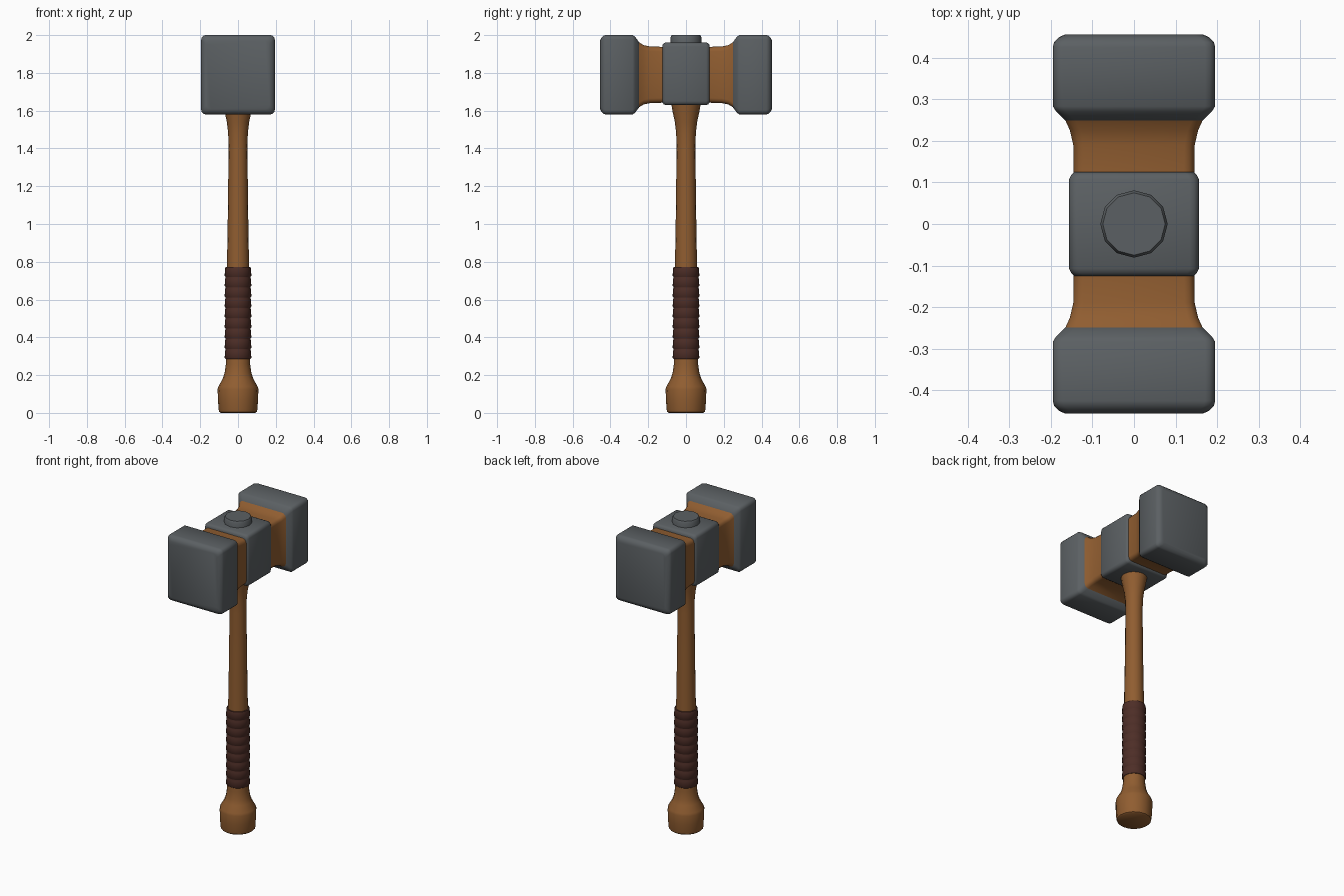
import bpy, bmesh, math

if "Cube" in bpy.data.objects:
    bpy.data.objects.remove(bpy.data.objects["Cube"])

def material(name, rgb):
    m = bpy.data.materials.new(name)
    m.diffuse_color = (*rgb, 1)
    m.use_nodes = True
    m.node_tree.nodes["Principled BSDF"].inputs["Base Color"].default_value = m.diffuse_color
    return m

wood = material("warm wood", (0.28, 0.11, 0.03))
steel = material("grey steel", (0.105, 0.117, 0.125))
leather = material("dark leather", (0.075, 0.027, 0.02))

def loft(name, rings, mat, angle=35):
    """Skin a list of equal-length vertex rings, closing both ends."""
    bm = bmesh.new()
    vs = [[bm.verts.new(p) for p in r] for r in rings]
    n = len(vs[0])
    for a, b in zip(vs, vs[1:]):
        for i in range(n):
            j = (i + 1) % n
            bm.faces.new((a[i], a[j], b[j], b[i]))
    bm.faces.new(vs[0])
    bm.faces.new(vs[-1])
    bmesh.ops.recalc_face_normals(bm, faces=bm.faces)
    me = bpy.data.meshes.new(name)
    bm.to_mesh(me)
    bm.free()
    me.materials.append(mat)
    ob = bpy.data.objects.new(name, me)
    bpy.context.collection.objects.link(ob)
    bpy.ops.object.select_all(action='DESELECT')
    bpy.context.view_layer.objects.active = ob
    ob.select_set(True)
    bpy.ops.object.shade_smooth_by_angle(angle=math.radians(angle))
    return ob

def lathe(name, profile, mat, sides, angle=35):
    return loft(name, [[(r * math.cos(2 * math.pi * i / sides),
                         r * math.sin(2 * math.pi * i / sides), z)
                        for i in range(sides)] for z, r in profile], mat, angle)

def rounded_rect(y, hx, hz, c, zc=1.79):
    """Rounded rectangle in the xz plane at depth y."""
    pts = []
    for q, (sx, sz) in enumerate(((1, 1), (-1, 1), (-1, -1), (1, -1))):
        for k in range(4):
            a = math.radians(90 * q + 30 * k)
            pts.append((sx * (hx - c) + c * math.cos(a), y,
                        zc + sz * (hz - c) + c * math.sin(a)))
    return pts

# Handle with flared pommel and flared neck
lathe("handle", [(0, 0.092), (0.006, 0.1), (0.02, 0.103), (0.07, 0.106), (0.125, 0.108),
                 (0.14, 0.104), (0.18, 0.081), (0.21, 0.071), (0.26, 0.064), (0.5, 0.062),
                 (0.8, 0.058), (1.1, 0.053), (1.4, 0.05), (1.48, 0.052), (1.54, 0.059),
                 (1.59, 0.07), (1.65, 0.08)], wood, 16, 40)

# Leather grip made of overlapping wraps
grip, wraps = [], 9
for k in range(wraps):
    z = 0.285 + k * 0.49 / wraps
    grip += [(z, 0.066), (z + 0.006, 0.071), (z + 0.044, 0.068), (z + 0.052, 0.066)]
lathe("grip", grip, leather, 16, 50)

# Wooden core of the head, flaring towards the ends
core = [(0, 0.145, 0.148), (0.13, 0.145, 0.148), (0.19, 0.146, 0.15),
        (0.225, 0.154, 0.157), (0.26, 0.17, 0.18)]
half = [(-y, x, z) for y, x, z in core[:0:-1]] + core
loft("head_core", [rounded_rect(y, x, z, 0.025) for y, x, z in half], wood)

# Steel caps at both ends
cap = [(0.242, 0.158, 0.163), (0.256, 0.172, 0.183), (0.27, 0.187, 0.202),
       (0.283, 0.195, 0.21), (0.425, 0.195, 0.21), (0.437, 0.192, 0.207),
       (0.449, 0.18, 0.195), (0.455, 0.167, 0.182)]
for name, s in (("front_cap", -1), ("back_cap", 1)):
    loft(name, [rounded_rect(s * y, x, z, 0.024) for y, x, z in cap], steel, 50)

# Steel collar round the middle
collar = [(0.125, 0.143, 0.153), (0.118, 0.151, 0.161), (0.107, 0.156, 0.166)]
collar = [(-y, x, z) for y, x, z in collar] + collar[::-1]
loft("collar", [rounded_rect(y, x, z, 0.022, 1.795) for y, x, z in collar], steel, 50)

# Steel plug on top
lathe("top_plug", [(1.94, 0.081), (1.99, 0.081), (2.0, 0.075)], steel, 12)
